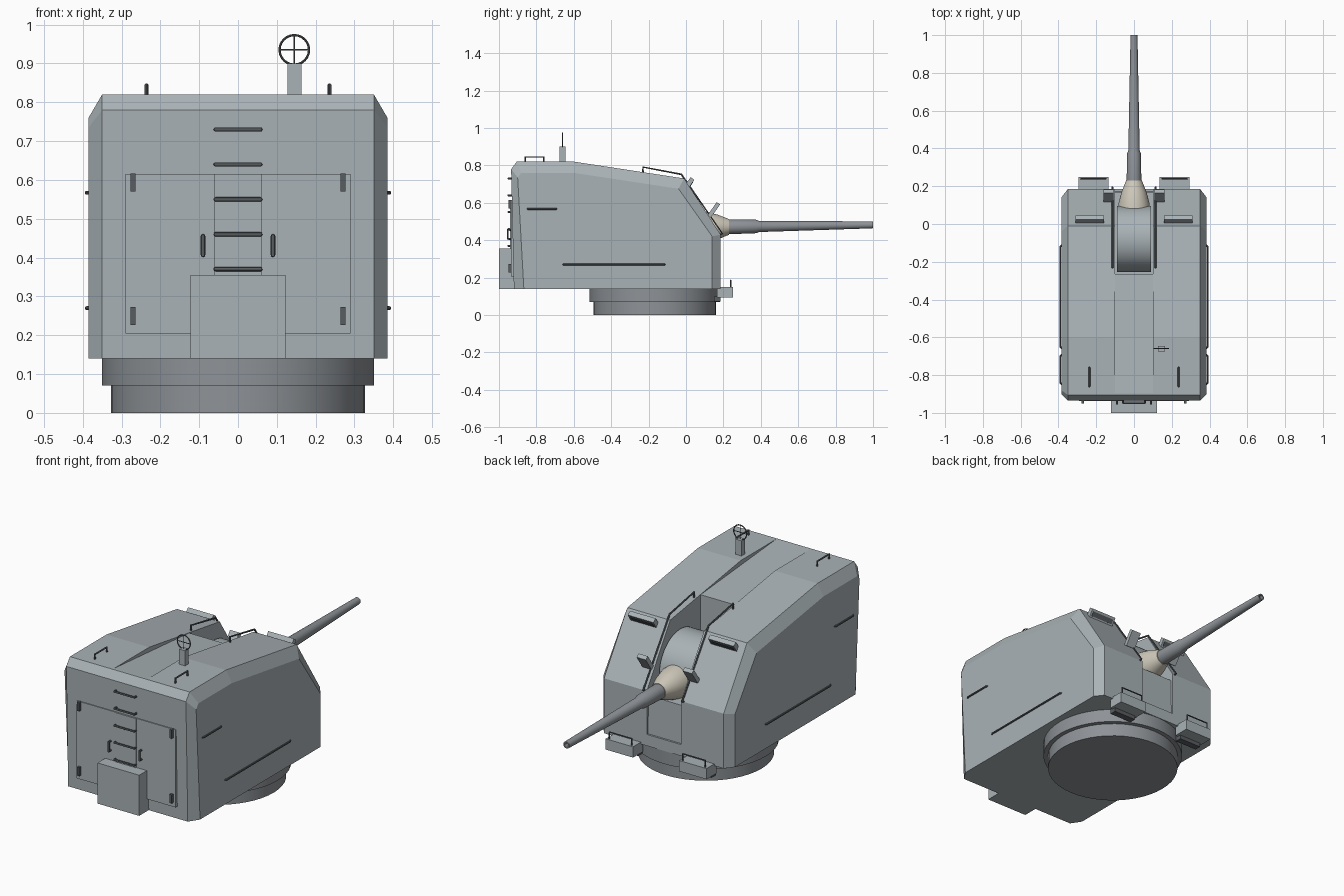
import bpy, bmesh
from math import radians, cos, sin, pi
from mathutils import Matrix, Vector

if "Cube" in bpy.data.objects:
    bpy.data.objects.remove(bpy.data.objects["Cube"])


def material(name, rgb):
    m = bpy.data.materials.new(name)
    m.diffuse_color = (*rgb, 1)
    m.use_nodes = True
    m.node_tree.nodes["Principled BSDF"].inputs["Base Color"].default_value = m.diffuse_color
    return m


PAINT = material("grey_paint", (0.40, 0.45, 0.47))
DARK = material("dark_steel", (0.10, 0.11, 0.12))
STEEL = material("gun_steel", (0.27, 0.29, 0.31))
CANVAS = material("canvas", (0.62, 0.58, 0.49))


def finish(name, bm, mat):
    bmesh.ops.recalc_face_normals(bm, faces=bm.faces)
    me = bpy.data.meshes.new(name)
    bm.to_mesh(me)
    bm.free()
    ob = bpy.data.objects.new(name, me)
    bpy.context.collection.objects.link(ob)
    me.materials.append(mat)
    return ob


def activate(ob):
    bpy.ops.object.select_all(action='DESELECT')
    ob.select_set(True)
    bpy.context.view_layer.objects.active = ob


def smooth(ob):
    activate(ob)
    bpy.ops.object.shade_smooth_by_angle(angle=radians(30))
    return ob


def box(name, x, y, z, mat=PAINT, tilt=0):
    """Box from (min, max) ranges, tilted about its own x axis."""
    bm = bmesh.new()
    bmesh.ops.create_cube(bm, size=1)
    c = Vector([(r[0] + r[1]) / 2 for r in (x, y, z)])
    s = [abs(r[1] - r[0]) for r in (x, y, z)]
    bm.transform(Matrix.Translation(c) @ Matrix.Rotation(radians(tilt), 4, 'X') @ Matrix.Diagonal((*s, 1)))
    return finish(name, bm, mat)


def loft(name, sections, mat=PAINT):
    """Skin between (x, [(y, z), ...]) sections, with end caps."""
    bm = bmesh.new()
    rings = [[bm.verts.new((x, y, z)) for y, z in pts] for x, pts in sections]
    n = len(rings[0])
    for a, b in zip(rings, rings[1:]):
        for i in range(n):
            j = (i + 1) % n
            bm.faces.new((a[i], a[j], b[j], b[i]))
    bm.faces.new(rings[0])
    bm.faces.new(rings[-1])
    return finish(name, bm, mat)


def lathe(name, profile, matrix, mat, n=40):
    """Revolve (radius, height) points around local z."""
    bm = bmesh.new()
    rings = [[bm.verts.new((r * cos(2 * pi * i / n), r * sin(2 * pi * i / n), h)) for i in range(n)]
             for r, h in profile]
    for a, b in zip(rings, rings[1:]):
        for i in range(n):
            j = (i + 1) % n
            bm.faces.new((a[i], a[j], b[j], b[i]))
    bm.faces.new(rings[0])
    bm.faces.new(rings[-1])
    bm.transform(matrix)
    return smooth(finish(name, bm, mat))


def rod(name, pts, r, mat=DARK, closed=False):
    cu = bpy.data.curves.new(name, 'CURVE')
    cu.dimensions = '3D'
    cu.bevel_depth = r
    cu.bevel_resolution = 2
    cu.use_fill_caps = True
    sp = cu.splines.new('POLY')
    sp.points.add(len(pts) - 1)
    for p, co in zip(sp.points, pts):
        p.co = (*co, 1)
    sp.use_cyclic_u = closed
    cu.materials.append(mat)
    ob = bpy.data.objects.new(name, cu)
    bpy.context.collection.objects.link(ob)
    activate(ob)
    bpy.ops.object.convert(target='MESH')
    return smooth(bpy.context.object)


def cut(ob, cutter):
    cutter.hide_render = True
    m = ob.modifiers.new("cut", 'BOOLEAN')
    m.operation = 'DIFFERENCE'
    m.solver = 'EXACT'
    m.object = cutter
    activate(ob)
    bpy.ops.object.modifier_apply(modifier=m.name)
    bpy.data.objects.remove(cutter)


# Stepped round base
lathe("base_ring", [(0.327, 0), (0.327, 0.07), (0.35, 0.07), (0.35, 0.145)],
      Matrix.Translation((0, -0.167, 0)), STEEL, 48)

# Gun house with chamfered edges
inner = [(-0.92, 0.14), (-0.935, 0.78), (-0.905, 0.82), (-0.6, 0.82), (-0.01, 0.73), (0.185, 0.43), (0.185, 0.14)]
outer = [(-0.867, 0.14), (-0.90, 0.735), (-0.88, 0.76), (-0.6, 0.76), (-0.04, 0.675), (0.14, 0.42), (0.14, 0.14)]
house = loft("gun_house", [(-0.385, outer), (-0.35, inner), (0.35, inner), (0.385, outer)])

# Gun slot with recessed lower plate, and the shallow centre strip of the roof
slot = [(-0.265, 1), (-0.265, 0.42), (0.17, 0.4), (0.175, 0.2), (0.4, 0.2), (0.4, 1)]
cut(house, loft("slot_cutter", [(-0.1, slot), (0.1, slot)]))
strip = [(-0.895, 0.82), (-0.2, 0.762), (-0.2, 0.9), (-0.895, 0.9)]
cut(house, loft("strip_cutter", [(-0.1, strip), (0.1, strip)]))

# Cradle drum, canvas boot and barrel
lathe("cradle_drum", [(0.175, -0.09), (0.175, 0.09)],
      Matrix.Translation((0, -0.08, 0.485)) @ Matrix.Rotation(pi / 2, 4, 'Y'), PAINT, 48)
aim = Matrix.Translation((0, 0, 0.468)) @ Matrix.Rotation(radians(-89.2), 4, 'X')
lathe("canvas_boot", [(0.085, 0.04), (0.082, 0.11), (0.066, 0.17), (0.042, 0.23)], aim, CANVAS, 32)
lathe("barrel", [(0.039, 0.15), (0.039, 0.24), (0.036, 0.375), (0.03, 0.39), (0.019, 0.97),
                 (0.018, 1.0), (0.011, 1.0), (0.010, 0.95)], aim, STEEL, 32)

# Rear door, its centre panel and the locker below
box("rear_door", (-0.29, 0.29), (-0.936, -0.9), (0.205, 0.615))
box("door_centre", (-0.061, 0.061), (-0.94, -0.9), (0.27, 0.615))
box("rear_locker", (-0.122, 0.122), (-1.0, -0.9), (0.14, 0.355))

# Ladder rungs
for i in range(5):
    z = 0.37 + 0.09 * i
    rod("ladder_rung", [(-0.058, -0.925, z), (-0.058, -0.95, z), (0.058, -0.95, z), (0.058, -0.925, z)], 0.0055)

for s in (-1, 1):
    # Door hinges and handles
    for z in (0.25, 0.593):
        box("door_hinge", (s * 0.264, s * 0.277), (-0.95, -0.92), (z - 0.023, z + 0.023), DARK)
    rod("door_handle", [(s * 0.09, -0.93, 0.407), (s * 0.09, -0.952, 0.407),
                        (s * 0.09, -0.952, 0.455), (s * 0.09, -0.93, 0.455)], 0.006)

    # Side rails
    for z, y0, y1 in ((0.27, -0.66, -0.11), (0.567, -0.85, -0.69)):
        rod("side_rail", [(s * 0.38, y0, z), (s * 0.39, y0 + 0.01, z),
                          (s * 0.39, y1 - 0.01, z), (s * 0.38, y1, z)], 0.005)

    # Roof grab handles
    x = s * 0.236
    rod("roof_handle", [(x, -0.86, 0.815), (x, -0.86, 0.845), (x, -0.76, 0.845), (x, -0.76, 0.815)], 0.005)

    # Guide rails along the slot
    x = s * 0.114
    rod("slot_rail", [(x, -0.23, 0.76), (x, -0.23, 0.791), (x, -0.025, 0.752),
                      (x, 0.195, 0.435), (x, 0.18, 0.43)], 0.005)

    # Sight hoods and stop blocks on the sloping front
    box("sight_hood", (s * 0.16, s * 0.31), (0.005, 0.03), (0.675, 0.735), PAINT, -35)
    box("sight_slit", (s * 0.17, s * 0.30), (0.027, 0.033), (0.69, 0.715), DARK, -35)
    box("stop_block", (s * 0.108, s * 0.162), (0.138, 0.16), (0.52, 0.605), PAINT, -35)

    # Front steps with frames
    box("front_step", (s * 0.135, s * 0.295), (0.165, 0.25), (0.093, 0.15))
    rod("step_frame", [(s * 0.15, 0.24, 0.145), (s * 0.15, 0.24, 0.186),
                       (s * 0.28, 0.24, 0.186), (s * 0.28, 0.24, 0.145)], 0.004)
    box("step_bracket", (s * 0.15, s * 0.28), (0.15, 0.185), (0.072, 0.1), DARK)

# Roof sight: post, ring and cross wires
box("sight_post", (0.127, 0.163), (-0.675, -0.645), (0.81, 0.9))
cx, cy, cz, R = 0.145, -0.66, 0.935, 0.038
rod("sight_ring", [(cx + R * cos(2 * pi * i / 24), cy, cz + R * sin(2 * pi * i / 24)) for i in range(24)],
    0.003, DARK, True)
rod("sight_wire", [(cx - R, cy, cz), (cx + R, cy, cz)], 0.002)
rod("sight_wire", [(cx, cy, cz - R), (cx, cy, cz + R)], 0.002)
